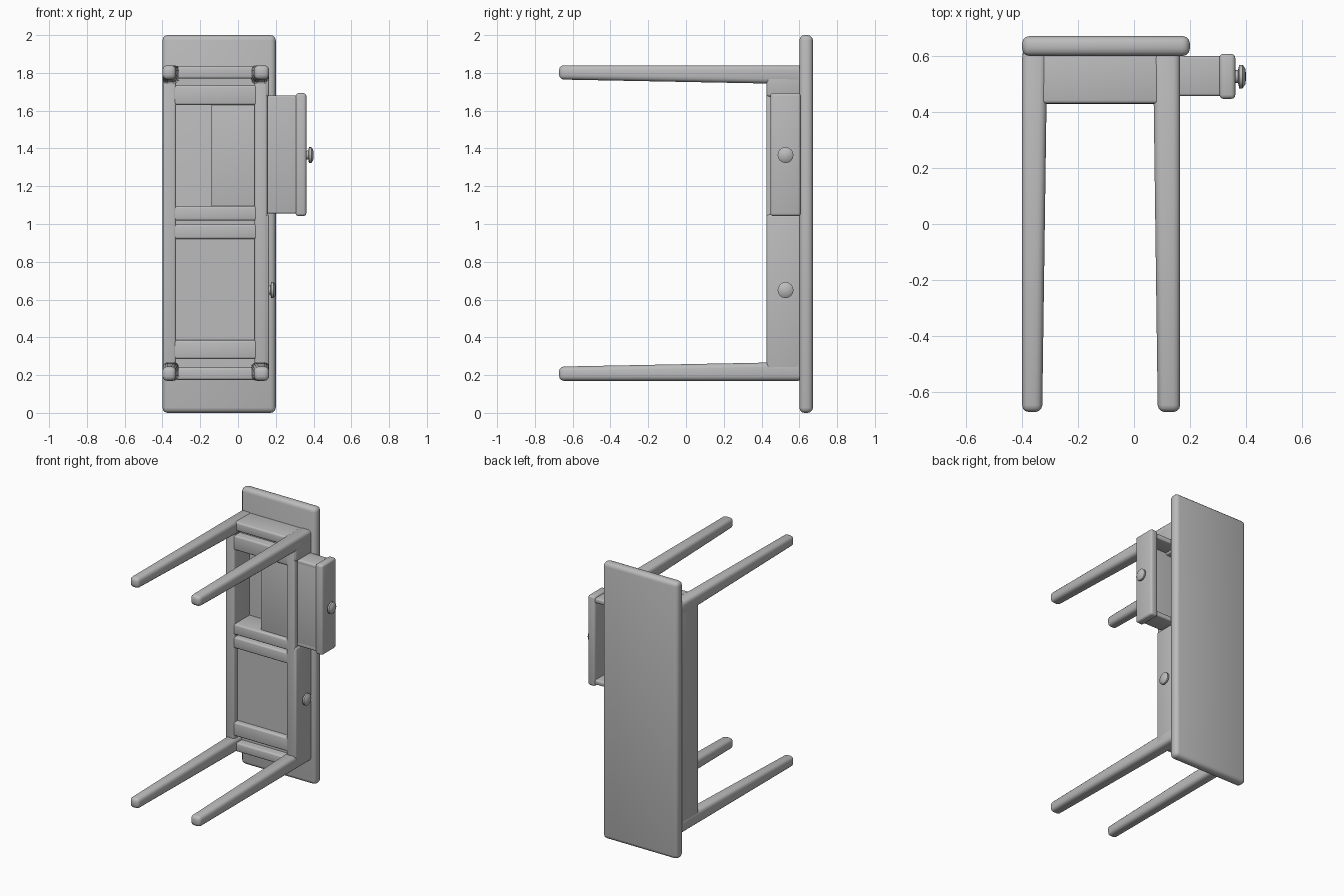
import bpy, bmesh, math
from mathutils import Matrix

if "Cube" in bpy.data.objects:
    bpy.data.objects.remove(bpy.data.objects["Cube"])

grey = bpy.data.materials.new("plain grey")
grey.diffuse_color = (0.5, 0.5, 0.5, 1)
grey.use_nodes = True
grey.node_tree.nodes["Principled BSDF"].inputs["Base Color"].default_value = grey.diffuse_color


def finish(name, bm, bevel=0.0, segments=3):
    if bevel:
        bmesh.ops.bevel(bm, geom=bm.edges[:], offset=bevel, segments=segments,
                        profile=0.5, affect='EDGES', clamp_overlap=True)
    bmesh.ops.recalc_face_normals(bm, faces=bm.faces[:])
    me = bpy.data.meshes.new(name)
    bm.to_mesh(me)
    bm.free()
    me.materials.append(grey)
    ob = bpy.data.objects.new(name, me)
    bpy.context.collection.objects.link(ob)
    bpy.ops.object.select_all(action='DESELECT')
    ob.select_set(True)
    bpy.context.view_layer.objects.active = ob
    bpy.ops.object.shade_smooth_by_angle(angle=math.radians(40))
    return ob


def box(name, x, y, z, bevel=0.012, tip=None):
    """Rounded box from (min, max) pairs; tip gives the x and z ranges at min y."""
    bm = bmesh.new()
    bmesh.ops.create_cube(bm, size=1)
    for v in bm.verts:
        i, j, k = (int(c > 0) for c in v.co)
        xs, zs = (tip if tip and j == 0 else (x, z))
        v.co = (xs[i], y[j], zs[k])
    return finish(name, bm, bevel)


def knob(name, x, z):
    """Stepped round knob turned around the x axis."""
    bm = bmesh.new()
    profile = [(0.0, 0.022), (0.012, 0.024), (0.016, 0.042), (0.028, 0.042),
               (0.038, 0.028), (0.041, 0.0)]
    verts = [bm.verts.new((x + d, 0.527, z + r)) for d, r in profile]
    edges = [bm.edges.new(p) for p in zip(verts, verts[1:])]
    bmesh.ops.spin(bm, geom=verts + edges, cent=(x, 0.527, z), axis=(1, 0, 0),
                   angle=math.tau, steps=16, use_duplicate=False)
    bmesh.ops.remove_doubles(bm, verts=bm.verts[:], dist=0.0005)
    return finish(name, bm)


# Desk top, standing on its end
box("desk_top", (-0.4, 0.2), (0.6, 0.672), (0, 2), 0.028)

# Tapered legs, mirrored end to end, with the end rails between them
def flip(z, low):
    return (2.01 - z[1], 2.01 - z[0]) if low else z

for low in (False, True):
    end = "lower" if low else "upper"
    base, tip = flip((1.74, 1.84), low), flip((1.765, 1.84), low)
    box(end + "_back_leg", (-0.4, -0.31), (-0.672, 0.62), base, 0.025,
        ((-0.4, -0.328), tip))
    box(end + "_front_leg", (0.068, 0.165), (-0.672, 0.62), base, 0.025,
        ((0.085, 0.165), tip))
    box(end + "_end_rail", (-0.36, 0.13), (0.43, 0.62), flip((1.77, 1.835), low))
    box(end + "_groove_floor", (-0.36, 0.13), (0.49, 0.62), flip((1.72, 1.78), low), 0)

# Back board and cross rails of the drawer case
box("back_board", (-0.398, -0.328), (0.425, 0.62), (0.2, 1.81))
for i, z in enumerate([(0.285, 0.385), (0.92, 1.0), (1.018, 1.095), (1.63, 1.735)]):
    box("cross_rail_%d" % (i + 1), (-0.36, 0.13), (0.428, 0.62), z)
box("middle_groove_floor", (-0.36, 0.13), (0.47, 0.62), (0.98, 1.04), 0)

# Front board, thinned to a strip over the open drawer
box("front_strip", (0.088, 0.155), (0.425, 0.475), (0.2, 1.81))
box("front_board_lower", (0.1, 0.165), (0.428, 0.62), (0.2, 1.05))
box("front_board_upper", (0.1, 0.165), (0.428, 0.62), (1.675, 1.81))

# Closed lower drawer
box("lower_drawer_bottom", (-0.36, 0.13), (0.465, 0.49), (0.35, 0.95), 0)
knob("lower_drawer_knob", 0.16, 0.65)

# Pulled-out upper drawer, an open tray
box("upper_drawer_bottom", (-0.14, 0.34), (0.457, 0.482), (1.06, 1.675), 0.008)
box("upper_drawer_back", (-0.14, -0.11), (0.457, 0.597), (1.06, 1.675), 0.008)
for side, z in (("low", (1.055, 1.09)), ("high", (1.645, 1.68))):
    box("upper_drawer_side_" + side, (-0.14, 0.34), (0.457, 0.6), z, 0.01)
box("upper_drawer_front", (0.305, 0.362), (0.447, 0.608), (1.042, 1.693), 0.015)
knob("upper_drawer_knob", 0.36, 1.365)
